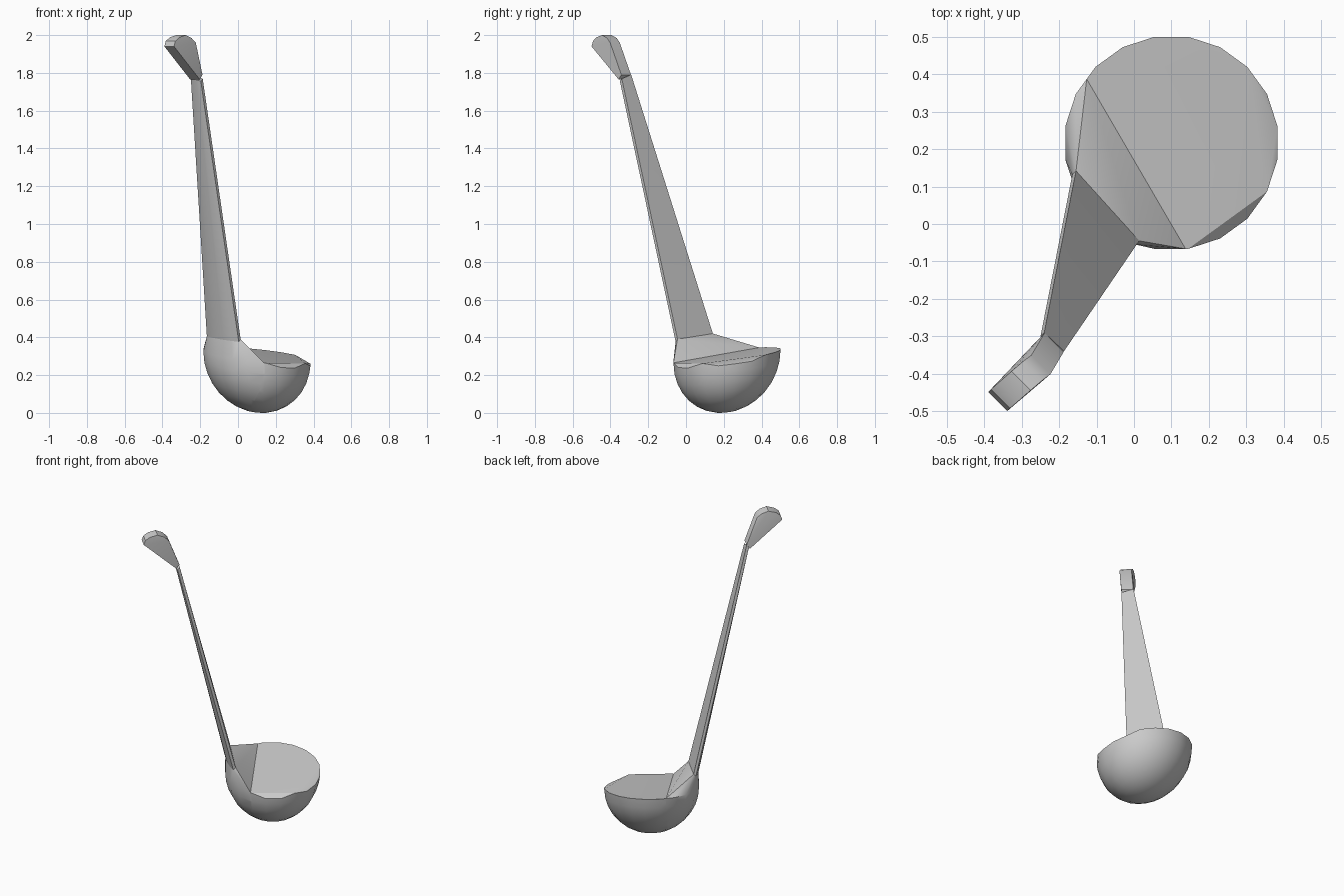
import bpy, bmesh, math
from mathutils import Vector

if "Cube" in bpy.data.objects:
    bpy.data.objects.remove(bpy.data.objects["Cube"])

OUT = Vector((-0.7071, -0.7071, 0))    # direction the handle leans
SIDE = Vector((0.7071, -0.7071, 0))    # across the handle width


def hull_mesh(points):
    bm = bmesh.new()
    for p in points:
        bm.verts.new(p)
    res = bmesh.ops.convex_hull(bm, input=bm.verts[:])
    loose = [v for v in bm.verts if not v.link_faces]
    bmesh.ops.delete(bm, geom=loose, context='VERTS')
    bmesh.ops.recalc_face_normals(bm, faces=bm.faces[:])
    return bm


def finish(bm, name, angle=30):
    mesh = bpy.data.meshes.new(name)
    bm.to_mesh(mesh)
    bm.free()
    ob = bpy.data.objects.new(name, mesh)
    bpy.context.collection.objects.link(ob)
    bpy.ops.object.select_all(action='DESELECT')
    ob.select_set(True)
    bpy.context.view_layer.objects.active = ob
    bpy.ops.object.shade_smooth_by_angle(angle=math.radians(angle))
    return ob


def section(left, right, edge, bulge, n=6):
    """Curved strip section: straight inner side, bowed outer side."""
    a, b = Vector(left), Vector(right)
    pts = [a, b]
    for i in range(n + 1):
        t = i / n
        pts.append(a.lerp(b, t) + OUT * (edge + bulge * 4 * t * (1 - t)) - Vector((0, 0, edge)))
    return pts


# Tilted half-ellipsoid bowl, with the rim dropped outside the flat top
centre = Vector((0.1, 0.217, 0.303))
bowl_pts = []
for ring in range(8):
    phi = math.pi / 2 * ring / 8
    for k in range(20):
        deg = 9 + 18 * k
        a = math.radians(deg)
        x, y = 0.287 * math.cos(phi) * math.cos(a), 0.287 * math.cos(phi) * math.sin(a)
        tilt = (-0.1 * x + 0.12 * y)
        z = tilt - 0.3 * math.sin(phi)
        if ring == 0 and deg in (9, 27, 351, 315, 297):
            z -= 0.02
        bowl_pts.append(centre + Vector((x, y, z)))
bowl_pts.append(centre + Vector((0, 0, -0.3)))

# Split line between the flat top and the raised wedge below the handle
cut_co, cut_no = Vector((0.14, -0.07, 0)), Vector((0.455, 0.265, 0)).normalized()


def half_bowl(keep_front):
    bm = hull_mesh(bowl_pts)
    bmesh.ops.bisect_plane(bm, geom=bm.verts[:] + bm.edges[:] + bm.faces[:],
                           plane_co=cut_co, plane_no=cut_no,
                           clear_inner=keep_front, clear_outer=not keep_front)
    return bm


base = section((-0.155, 0.142, 0.42), (0.014, -0.045, 0.39), 0.014, 0.03)
top = section((-0.24, -0.29, 1.79), (-0.187, -0.34, 1.77), 0.014, 0.006)

finish(half_bowl(True), "bowl")

rest = half_bowl(False)
wedge_pts = [v.co.copy() for v in rest.verts]
rest.free()
finish(hull_mesh(wedge_pts + base), "bowl_neck")

# Tapering handle
finish(hull_mesh(base + top), "handle", 20)

# Hanging hook: distance outward, height, sideways centre
profile = [(0.375, 1.79, 0.073), (0.395, 1.765, 0.073), (0.442, 1.96, 0.09),
           (0.47, 1.985, 0.086), (0.51, 2.0, 0.083), (0.555, 1.988, 0.08),
           (0.583, 1.968, 0.078), (0.593, 1.94, 0.078)]
hook_pts = [OUT * d + SIDE * (e + s * 0.036) + Vector((0, 0, z))
            for d, z, e in profile for s in (-1, 1)]
finish(hull_mesh(hook_pts), "hook")
